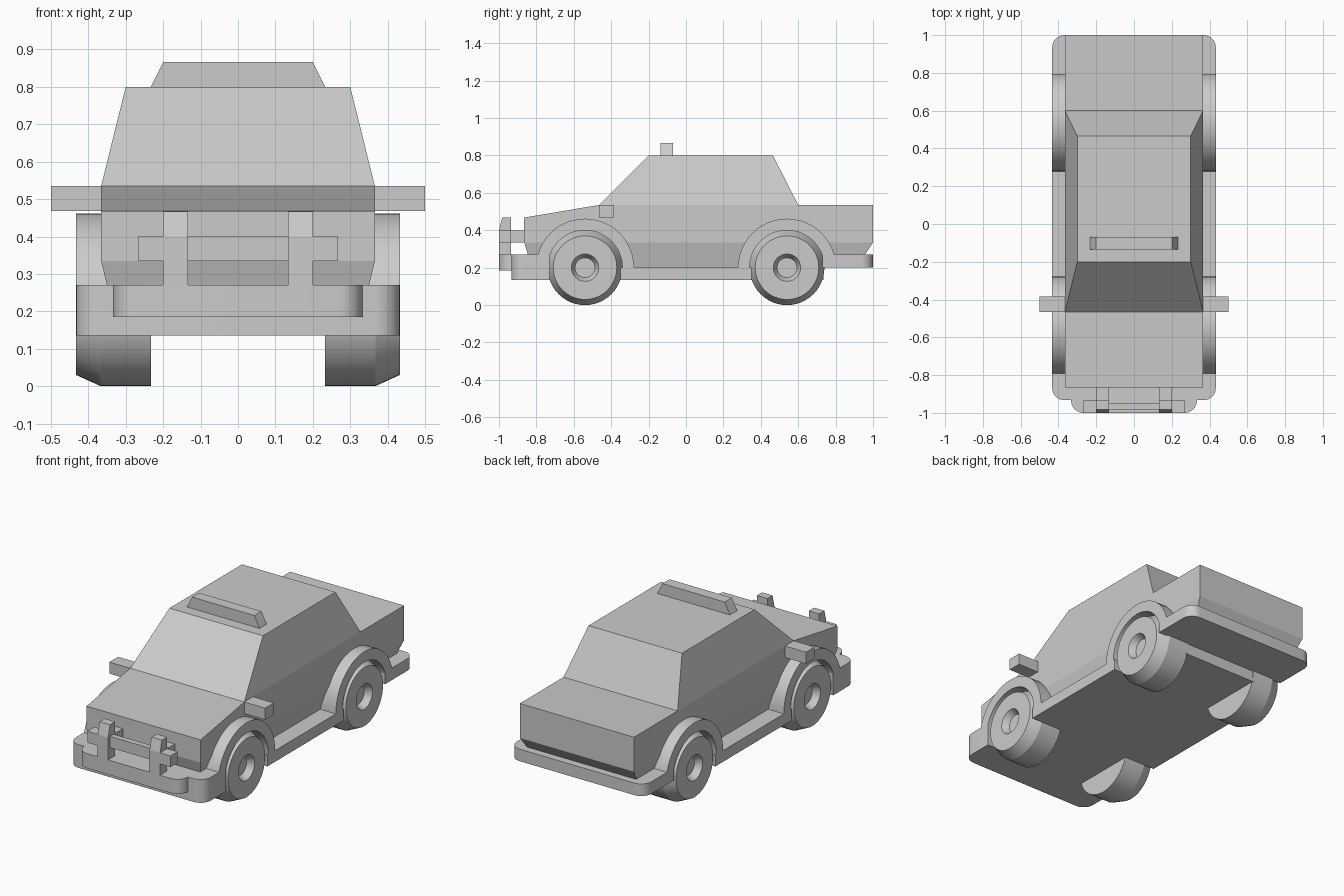
import bpy, bmesh
from math import sin, cos, pi, radians

if "Cube" in bpy.data.objects:
    bpy.data.objects.remove(bpy.data.objects["Cube"])


def finish(name, bm, smooth=False):
    bmesh.ops.recalc_face_normals(bm, faces=bm.faces)
    me = bpy.data.meshes.new(name)
    bm.to_mesh(me)
    bm.free()
    ob = bpy.data.objects.new(name, me)
    bpy.context.collection.objects.link(ob)
    if smooth:
        bpy.ops.object.select_all(action='DESELECT')
        ob.select_set(True)
        bpy.context.view_layer.objects.active = ob
        bpy.ops.object.shade_smooth_by_angle(angle=radians(20))
    return ob


def loft(name, rings, smooth=False):
    """Skin matching closed rings of points and cap both ends."""
    bm = bmesh.new()
    vs = [[bm.verts.new(p) for p in r] for r in rings]
    n = len(rings[0])
    for a, b in zip(vs, vs[1:]):
        for i in range(n):
            j = (i + 1) % n
            bm.faces.new((a[i], a[j], b[j], b[i]))
    bm.faces.new(vs[0])
    bm.faces.new(vs[-1])
    return finish(name, bm, smooth)


def rect(x, y0, y1, z0, z1=None):
    """Rectangle ring; front edge at z0, back edge at z1."""
    z1 = z0 if z1 is None else z1
    return [(-x, y0, z0), (x, y0, z0), (x, y1, z1), (-x, y1, z1)]


def box(name, x0, x1, y0, y1, z0, z1):
    return loft(name, [[(x0, y0, z), (x1, y0, z), (x1, y1, z), (x0, y1, z)] for z in (z0, z1)])


def prism_x(name, pts, x0, x1, smooth=False):
    return loft(name, [[(x, y, z) for y, z in pts] for x in (x0, x1)], smooth)


def bumper(name, w, y_in, y_out, z0, z1, r=0.065, seg=8):
    """Slab whose two outer corners are rounded in plan."""
    d = 1 if y_out > y_in else -1
    arc = [(w - r + r * cos(a), y_out - d * r + d * r * sin(a))
           for a in (i * pi / 2 / seg for i in range(seg + 1))]
    plan = [(w, y_in)] + arc + [(-x, y) for x, y in reversed(arc)] + [(-w, y_in)]
    return loft(name, [[(x, y, z) for x, y in plan] for z in (z0, z1)], True)


def wheel(name, s, y, seg=48):
    """Lathed tyre with chamfered outer edge and recessed hub."""
    prof = [(.2, .233), (.2, .367), (.17, .433), (.073, .433), (.053, .395)]
    rings = [[(s * x, y + r * cos(2 * pi * i / seg), .2 + r * sin(2 * pi * i / seg))
              for i in range(seg)] for r, x in prof]
    return loft(name, rings, True)


# Body shell: tucked underside, vertical flanks, sloping hood
def shell(x, y0, y1, z0, z1, ym=-.465):
    return [(-x, y0, z0), (x, y0, z0), (x, ym, z1), (x, y1, z1),
            (-x, y1, z1), (-x, ym, z1)]


loft("body", [shell(.333, -.825, .91, .2, .2),
              shell(.366, -.865, 1.0, .335, .335),
              shell(.366, -.865, 1.0, .468, .535)])

# Cabin and roof light bar
loft("cabin", [rect(.366, -.465, .6, .535), rect(.3, -.2, .465, .8)])
loft("roof_light_bar", [rect(.233, -.135, -.07, .8), rect(.2, -.135, -.07, .866)])

# Floor, sills and bumpers
box("floor", -.24, .24, -.74, .735, .135, .27)
box("sills", -.433, .433, -.35, .35, .135, .2)
bumper("front_bumper", .433, -.73, -.933, .135, .27)
bumper("front_bumper_step", .333, -.925, -1.0, .185, .27)
bumper("rear_bumper", .433, .73, 1.0, .2, .27)

# Wheels, arches, mirrors and push-bar uprights on both sides
angles = [i * pi / 24 for i in range(25)]
for s, side in ((-1, "left"), (1, "right")):
    for y, end in ((-.54, "front"), (.54, "rear")):
        wheel(f"{end}_{side}_wheel", s, y)
        arch = [(y + .262 * cos(a), .2 + .262 * sin(a)) for a in angles]
        arch += [(y + .2 * cos(a), .2 + .2 * sin(a)) for a in reversed(angles)]
        prism_x(f"{end}_{side}_arch", arch, s * .32, s * .433, True)
    box(f"{side}_mirror", s * .35, s * .5, -.465, -.385, .468, .535)
    upright = [(-1, .27), (-1, .4), (-.983, .467), (-.935, .467), (-.935, .27)]
    prism_x(f"{side}_push_bar_upright", upright, s * .133, s * .2)
    box(f"{side}_push_bar_stub", s * .2, s * .267, -1, -.935, .335, .4)
    box(f"{side}_push_bar_mount", s * .133, s * .2, -.935, -.86, .335, .4)

# Push-bar crossbar
box("push_bar_crossbar", -.133, .133, -.983, -.95, .335, .4)
